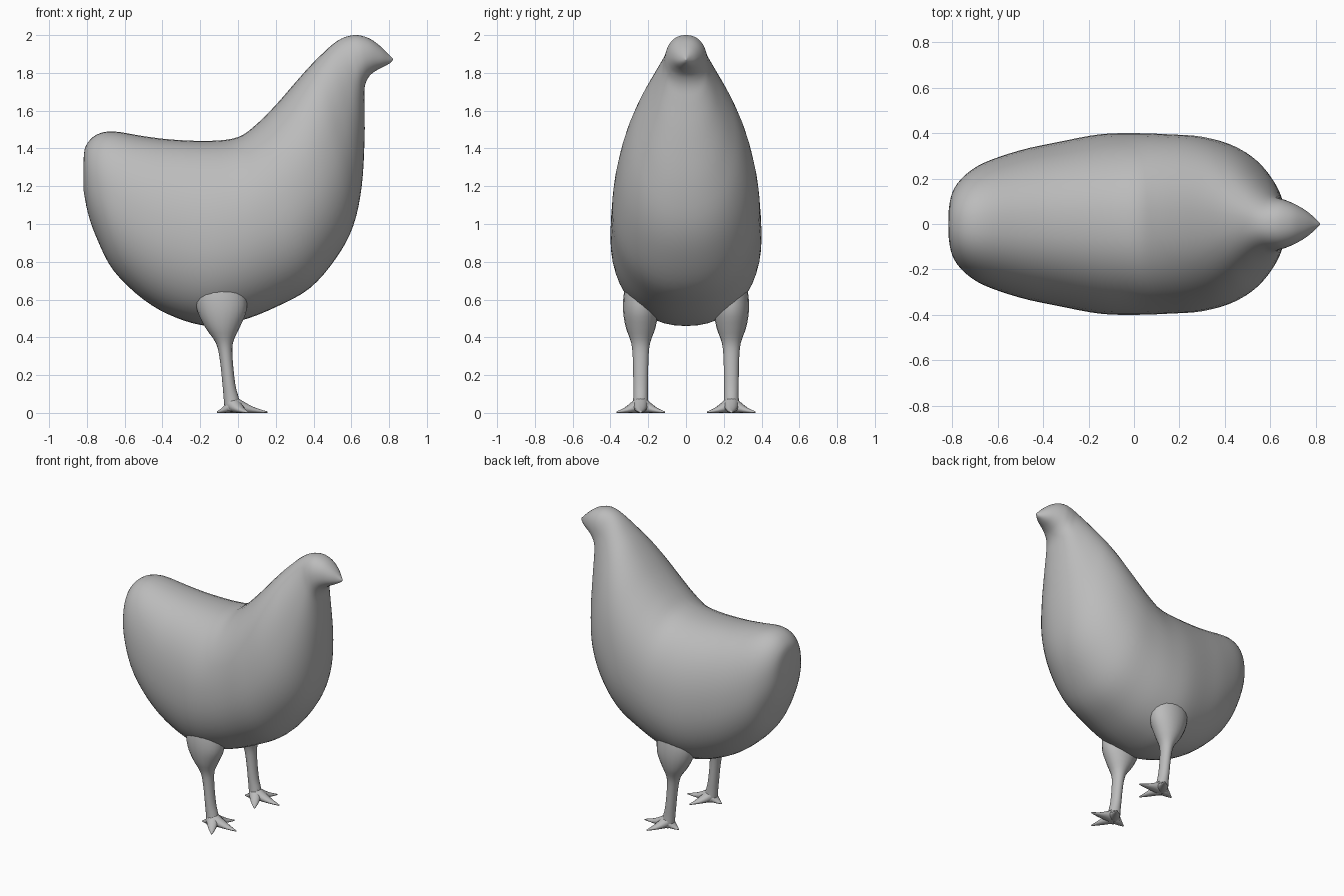
import bpy, bmesh, math
from mathutils import Vector

if "Cube" in bpy.data.objects:
    bpy.data.objects.remove(bpy.data.objects["Cube"])

mat = bpy.data.materials.new("plain grey")
mat.diffuse_color = (0.5, 0.5, 0.5, 1)
mat.use_nodes = True
mat.node_tree.nodes["Principled BSDF"].inputs["Base Color"].default_value = mat.diffuse_color


def catmull(rows, steps):
    """Smoothly interpolate between rows of numbers."""
    out = []
    for i in range(len(rows) - 1):
        a, b = rows[max(i - 1, 0)], rows[i]
        c, d = rows[i + 1], rows[min(i + 2, len(rows) - 1)]
        for s in range(steps):
            t = s / steps
            out.append([0.5 * (2 * q + (r - p) * t + (2 * p - 5 * q + 4 * r - u) * t * t
                               + (3 * q - p - 3 * r + u) * t ** 3)
                        for p, q, r, u in zip(a, b, c, d)])
    out.append(list(rows[-1]))
    return out


def loft(name, rings):
    """Skin a list of point rings and close both ends with a fan."""
    bm = bmesh.new()
    vs = [[bm.verts.new(p) for p in r] for r in rings]
    n = len(rings[0])
    for a, b in zip(vs, vs[1:]):
        for i in range(n):
            bm.faces.new((a[i], a[(i + 1) % n], b[(i + 1) % n], b[i]))
    for r in (vs[0], vs[-1]):
        mid = bm.verts.new(sum((v.co for v in r), Vector()) / n)
        for i in range(n):
            bm.faces.new((r[i], r[(i + 1) % n], mid))
    bmesh.ops.recalc_face_normals(bm, faces=bm.faces)
    me = bpy.data.meshes.new(name)
    bm.to_mesh(me)
    bm.free()
    me.materials.append(mat)
    for p in me.polygons:
        p.use_smooth = True
    ob = bpy.data.objects.new(name, me)
    bpy.context.collection.objects.link(ob)
    return ob


def power(v, e):
    return math.copysign(abs(v) ** e, v)


# Body, neck and head: sections fan from tail to beak
# (back x, back z, belly x, belly z, half width)
stations = [
    (-.818, 1.34, -.818, 1.18, .05), (-.805, 1.415, -.795, 1.06, .14),
    (-.75, 1.472, -.75, .93, .21), (-.66, 1.49, -.66, .755, .27),
    (-.5, 1.465, -.5, .60, .325), (-.35, 1.447, -.33, .505, .36),
    (-.15, 1.44, -.15, .46, .395), (0, 1.46, .02, .49, .40),
    (.1, 1.53, .2, .56, .395), (.2, 1.63, .38, .66, .385),
    (.3, 1.745, .52, .82, .35), (.38, 1.835, .61, .99, .295),
    (.45, 1.905, .655, 1.2, .225), (.5, 1.95, .67, 1.45, .165),
    (.545, 1.98, .67, 1.63, .128), (.59, 1.996, .67, 1.72, .115),
    (.64, 1.999, .69, 1.775, .105), (.70, 1.98, .725, 1.808, .085),
    (.755, 1.94, .77, 1.832, .055), (.80, 1.895, .805, 1.852, .02),
    (.82, 1.875, .82, 1.868, .003)]
N, K = 48, 0.53
rings = []
for bx, bz, lx, lz, w in catmull(stations, 4):
    ring = []
    for i in range(N):
        a = math.tau * i / N
        c, s = power(math.cos(a), .94), power(math.sin(a), .9)
        f = K - K * c if c > 0 else K - (1 - K) * c
        ring.append((bx + (lx - bx) * f, w * s, bz + (lz - bz) * f))
    rings.append(ring)
loft("body", rings)

# Legs: thigh flaring into the body, thin shank (z, centre x, radius x, radius y)
leg = [(.76, -.08, .10, .06), (.64, -.09, .135, .088), (.54, -.085, .13, .093),
       (.45, -.082, .09, .078), (.37, -.072, .045, .05), (.28, -.062, .034, .041),
       (.15, -.048, .034, .039), (.08, -.036, .04, .039), (.01, -.025, .045, .045)]
# Toe profile (fraction of length, height, half width) and toe tips
toe = [(0, .10, .042), (.3, .062, .036), (.65, .028, .022), (1, .008, .004)]
tips = [(.155, 0), (.05, .127), (.05, -.127), (-.112, 0)]
for side, label in ((1, "left"), (-1, "right")):
    cy = .24 * side
    loft(label + "_leg", [[(cx + rx * math.cos(math.tau * i / 20),
                            cy + ry * math.sin(math.tau * i / 20), z) for i in range(20)]
                          for z, cx, rx, ry in catmull(leg, 3)])
    for k, (tx, ty) in enumerate(tips):
        start, end = Vector((-.03, cy, 0)), Vector((tx, cy + ty, 0))
        across = (end - start).normalized().cross(Vector((0, 0, 1)))
        rings = []
        for f, h, w in catmull(toe, 3):
            mid = start.lerp(end, f) + Vector((0, 0, h / 2))
            rings.append([mid + across * w * math.cos(math.tau * i / 12)
                          + Vector((0, 0, h / 2 * math.sin(math.tau * i / 12)))
                          for i in range(12)])
        loft(f"{label}_toe_{k + 1}", rings)
